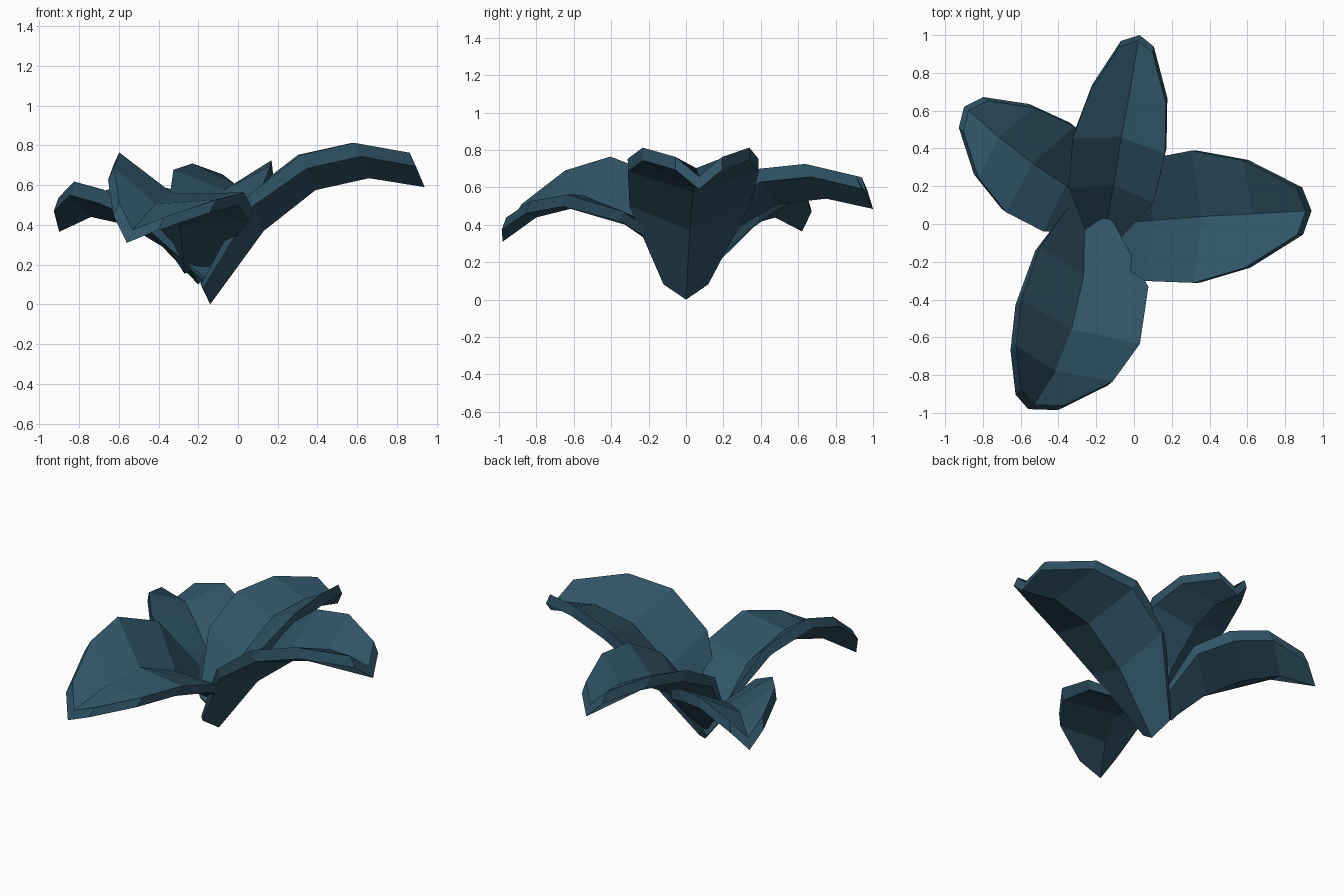
import bpy, bmesh
from mathutils import Vector

if "Cube" in bpy.data.objects:
    bpy.data.objects.remove(bpy.data.objects["Cube"])

mat = bpy.data.materials.new("leaf_blue")
mat.diffuse_color = (0.03, 0.09, 0.135, 1)
mat.use_nodes = True
mat.node_tree.nodes["Principled BSDF"].inputs["Base Color"].default_value = mat.diffuse_color

# Shared leaf profile, base to tip
HALF_WIDTH = (0.12, 0.32, 0.35, 0.285, 0.125)   # midrib to edge
RAISE = (0.09, 0.14, 0.12, 0.12, 0.115)         # edge height above midrib
THICK = (0.025, 0.06, 0.075, 0.075, 0.075)


def leaf(name, midrib, side, width):
    """V-folded leaf of six-point sections along the underside midrib."""
    mid = [Vector(p) for p in midrib]
    s = Vector(side).normalized()
    heading = mid[-1] - mid[0]
    heading.z = 0
    up = Vector((0, 0, 1)) - 0.45 * heading.normalized()
    up = (up - s * up.dot(s)).normalized()
    bm = bmesh.new()
    rows = []
    for p, w, r, t in zip(mid, HALF_WIDTH, RAISE, THICK):
        low = [p - s * w * width + up * r, p, p + s * w * width + up * r]
        high = [q + up * t for q in reversed(low)]
        rows.append([bm.verts.new(q) for q in low + high])
    for a, b in zip(rows, rows[1:]):
        for i in range(6):
            j = (i + 1) % 6
            bm.faces.new((a[i], a[j], b[j], b[i]))
    # Base and tip caps, two quads each
    for r in (rows[0], rows[-1]):
        bm.faces.new((r[0], r[1], r[4], r[5]))
        bm.faces.new((r[1], r[2], r[3], r[4]))
    bmesh.ops.recalc_face_normals(bm, faces=bm.faces)
    me = bpy.data.meshes.new(name)
    bm.to_mesh(me)
    bm.free()
    me.materials.append(mat)
    bpy.context.collection.objects.link(bpy.data.objects.new(name, me))


leaf("right_leaf",
     [(-0.14, 0, 0), (0.13, 0.02, 0.37), (0.39, 0.04, 0.575),
      (0.66, 0.055, 0.635), (0.94, 0.07, 0.59)],
     (-0.02, 1, 0), 1.0)
leaf("front_leaf",
     [(-0.27, 0.03, 0.155), (-0.29, -0.29, 0.39), (-0.36, -0.58, 0.495),
      (-0.445, -0.80, 0.44), (-0.56, -0.98, 0.31)],
     (0.9, -0.33, -0.29), 1.0)
leaf("back_leaf",
     [(-0.15, -0.02, 0.10), (-0.10, 0.23, 0.36), (-0.06, 0.49, 0.51),
      (-0.01, 0.75, 0.54), (0.03, 1.0, 0.485)],
     (0.985, -0.17, 0.04), 0.71)
leaf("left_leaf",
     [(-0.20, 0.07, 0.10), (-0.38, 0.22, 0.29), (-0.56, 0.34, 0.40),
      (-0.74, 0.48, 0.44), (-0.90, 0.62, 0.365)],
     (0.62, 0.785, 0), 0.83)
